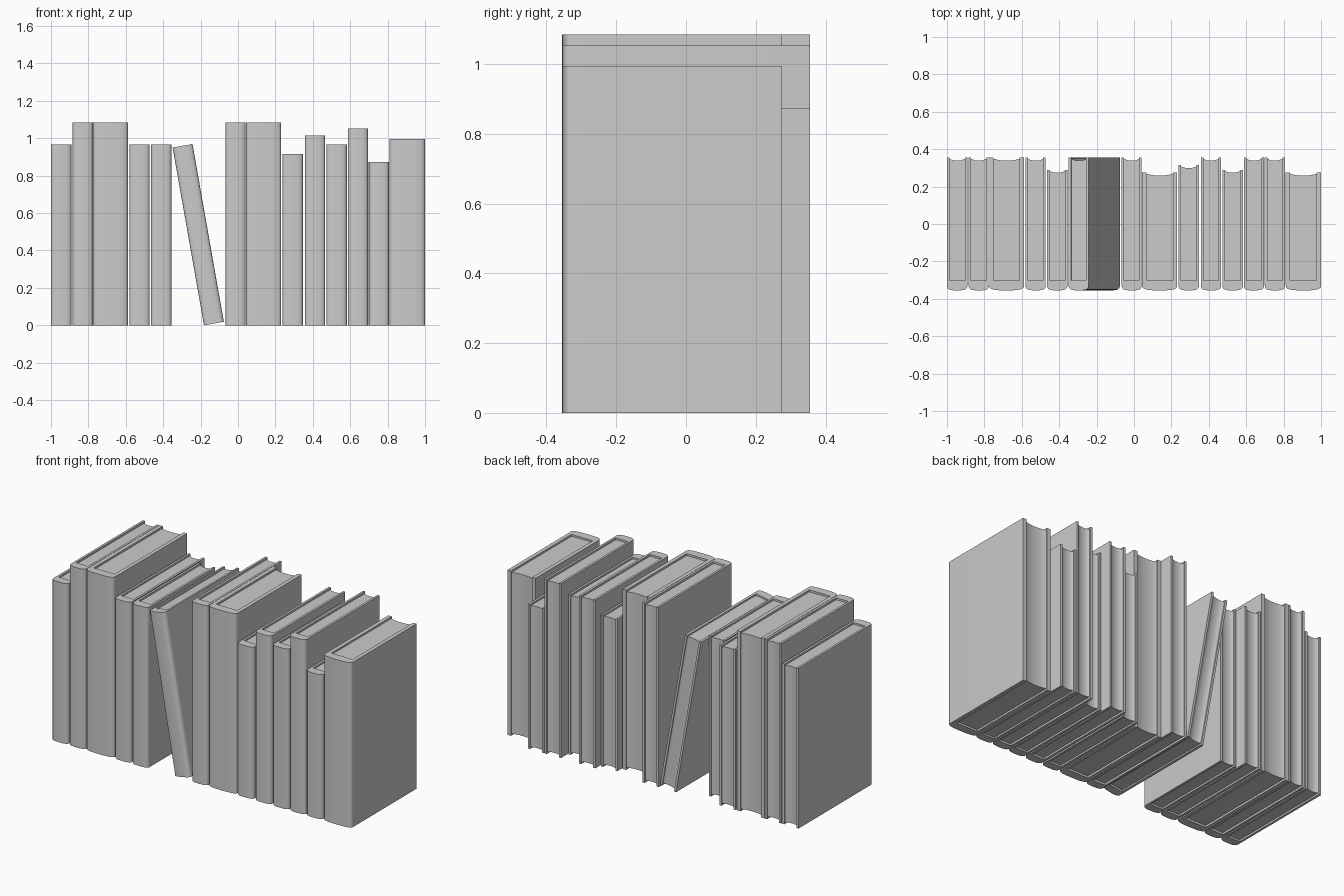
import bpy, bmesh, math

if "Cube" in bpy.data.objects:
    bpy.data.objects.remove(bpy.data.objects["Cube"])

FRONT = -0.355


def extrude_outline(name, outline, z0, z1):
    """Closed 2D outline (counter-clockwise) pulled up from z0 to z1."""
    bm = bmesh.new()
    face = bm.faces.new([bm.verts.new((x, y, z0)) for x, y in outline])
    ext = bmesh.ops.extrude_face_region(bm, geom=[face])["geom"]
    bmesh.ops.translate(bm, vec=(0, 0, z1 - z0),
                        verts=[v for v in ext if isinstance(v, bmesh.types.BMVert)])
    bmesh.ops.recalc_face_normals(bm, faces=bm.faces)
    mesh = bpy.data.meshes.new(name)
    bm.to_mesh(mesh)
    bm.free()
    obj = bpy.data.objects.new(name, mesh)
    bpy.context.collection.objects.link(obj)
    return obj


def book(name, x0, x1, height, back, tilt=0):
    w = x1 - x0
    board = 0.125 * w
    shoulder, inner = FRONT + 0.028, FRONT + 0.052
    # cover: rounded spine with a board on each side
    spine = []
    for i in range(17):
        a = math.pi * (1 + i / 16)
        c, s = math.cos(a), math.sin(a)
        spine.append((w / 2 + w / 2 * math.copysign(abs(c) ** 0.65, c),
                      shoulder - 0.028 * abs(s) ** 0.65))
    cover = spine + [(w, back), (w - board, back), (w - board, inner),
                     (board, inner), (board, back), (0, back)]
    # pages: recessed block with a hollow fore edge
    edge = []
    for i in range(13):
        t = 1 - 2 * i / 12
        edge.append((w / 2 + t * (w / 2 - board), back - 0.016 + 0.010 * (t * t) ** 1.2))
    pages = [(board, inner), (w - board, inner)] + edge
    inset = 0.011 * height
    for obj in (extrude_outline(name + "_cover", cover, 0, height),
                extrude_outline(name + "_pages", pages, inset, height - inset)):
        obj.location.x = x0
        obj.rotation_euler.y = math.radians(tilt)


# left edge, right edge, height, back depth
BOOKS = [
    (-1.0, -0.891, 0.967, 0.355), (-0.884, -0.776, 1.085, 0.355),
    (-0.774, -0.588, 1.085, 0.355), (-0.58, -0.472, 0.967, 0.355),
    (-0.465, -0.356, 0.967, 0.29), (-0.066, 0.041, 1.085, 0.355),
    (0.043, 0.231, 1.085, 0.275), (0.238, 0.347, 0.915, 0.315),
    (0.357, 0.466, 1.015, 0.355), (0.473, 0.582, 0.967, 0.29),
    (0.587, 0.695, 1.053, 0.355), (0.699, 0.807, 0.872, 0.355),
    (0.811, 1.0, 0.995, 0.275),
]
for i, spec in enumerate(BOOKS):
    book(f"book_{i + 1}", *spec)

# leaning book in the gap
book("leaning_book", -0.182, -0.074, 0.965, 0.355, tilt=-10)

bpy.ops.object.select_all(action="SELECT")
bpy.context.view_layer.objects.active = bpy.context.collection.objects[0]
bpy.ops.object.shade_smooth_by_angle(angle=math.radians(40))
